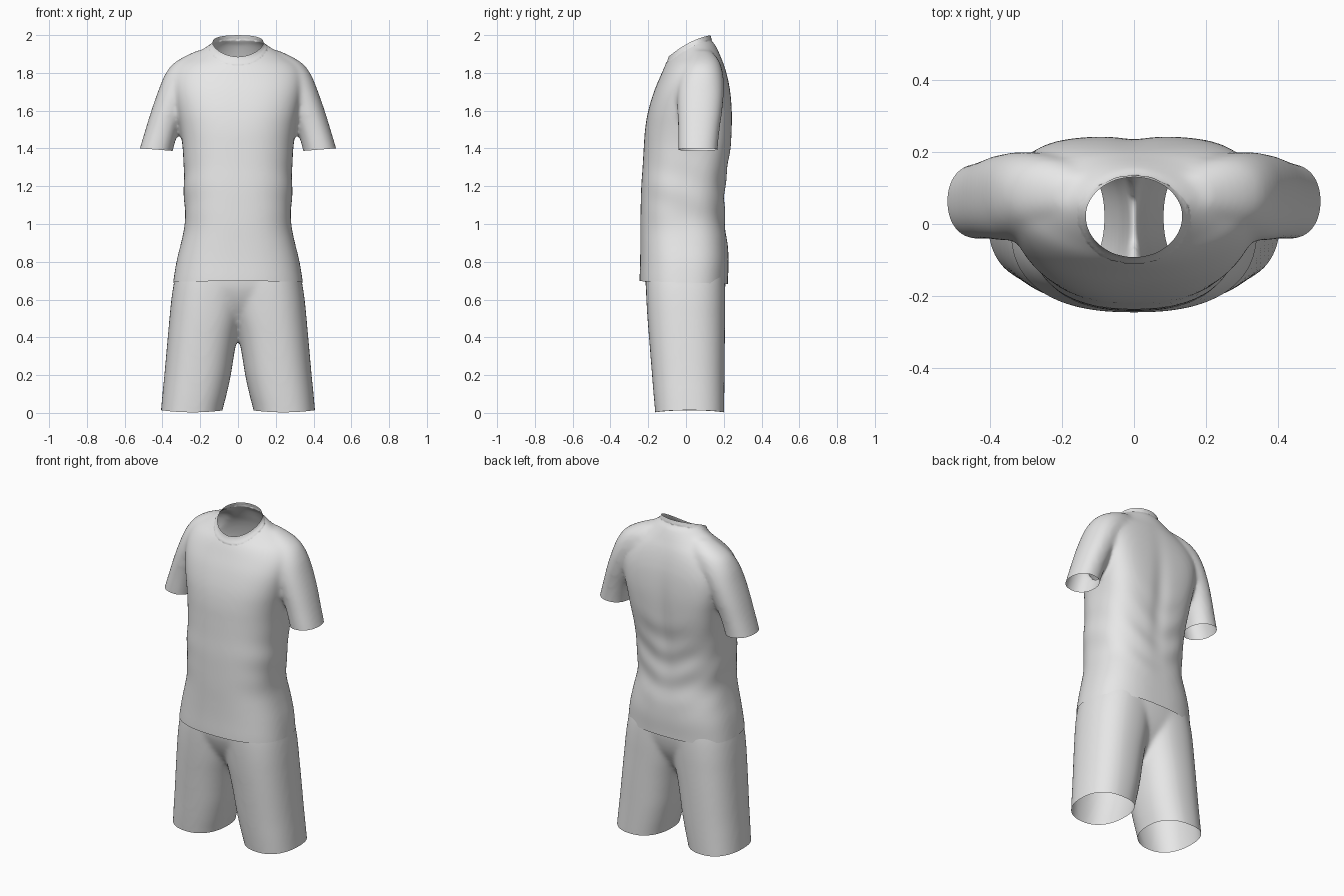
import bpy, bmesh
from math import cos, sin, pi, exp, sqrt, copysign
from mathutils import Vector

cube = bpy.data.objects.get("Cube")
if cube:
    bpy.data.objects.remove(cube, do_unlink=True)

fabric = bpy.data.materials.new("light grey fabric")
fabric.use_nodes = True
fabric.diffuse_color = (.8, .8, .8, 1)
fabric.node_tree.nodes["Principled BSDF"].inputs["Base Color"].default_value = (.8, .8, .8, 1)


def bell(value, centre, width):
    return exp(-((value - centre) / width) ** 2)


def spline(a, b, c, d, t):
    """Catmull-Rom blend between tuples b and c."""
    return [q + .5 * t * (r - p + t * (2 * p - 5 * q + 4 * r - s + t * (3 * (q - r) + s - p)))
            for p, q, r, s in zip(a, b, c, d)]


def loft(bm, rows, side=1, back=lambda z: 1, sides=64, steps=4):
    """Closed tube through level sections: (z, x low, x high, y low, y high, squareness)."""
    sections = []
    for i in range(len(rows) - 1):
        quad = [rows[max(0, min(len(rows) - 1, i + k))] for k in (-1, 0, 1, 2)]
        sections += [spline(*quad, j / steps) for j in range(steps)]
    sections.append(rows[-1])
    rings = []
    for z, xa, xb, ya, yb, power in sections:
        ring = []
        for k in range(sides):
            c, s = cos(2 * pi * k / sides), sin(2 * pi * k / sides)
            n = power * back(z) if s > 0 else power
            u, v = (copysign(abs(w) ** (2 / n), w) for w in (c, s))
            ring.append(bm.verts.new((side * ((xa + xb) + u * (xb - xa)) / 2,
                                      ((ya + yb) + v * (yb - ya)) / 2, z)))
        rings.append(ring)
    for low, high in zip(rings, rings[1:]):
        for k in range(sides):
            n = (k + 1) % sides
            bm.faces.new((low[k], low[n], high[n], high[k]))
    bm.faces.new(rings[0][::-1])
    bm.faces.new(rings[-1])


def fuse(name, bm):
    """Merge overlapping volumes into one soft cloth skin."""
    bmesh.ops.recalc_face_normals(bm, faces=bm.faces)
    mesh = bpy.data.meshes.new(name)
    bm.to_mesh(mesh)
    bm.free()
    obj = bpy.data.objects.new(name, mesh)
    bpy.context.collection.objects.link(obj)
    remesh = obj.modifiers.new("fuse", 'REMESH')
    remesh.mode = 'VOXEL'
    remesh.voxel_size = .011
    soften = obj.modifiers.new("soften", 'SMOOTH')
    soften.factor = .5
    soften.iterations = 16
    graph = bpy.context.evaluated_depsgraph_get()
    skin = bpy.data.meshes.new_from_object(obj.evaluated_get(graph))
    obj.modifiers.clear()
    result = bmesh.new()
    result.from_mesh(skin)
    bpy.data.meshes.remove(skin)
    return obj, result


def trim(bm, height, above, where=lambda p: True, remove=True):
    """Cut along the surface z = height(x, y) and drop one side."""
    inside = {v for v in bm.verts if where(v.co)}
    faces = [f for f in bm.faces if all(v in inside for v in f.verts)]
    edges = {e for f in faces for e in f.edges}
    verts = {v for f in faces for v in f.verts}
    for v in bm.verts:
        v.co.z -= height(v.co.x, v.co.y)
    bmesh.ops.bisect_plane(bm, geom=[*verts, *edges, *faces], dist=1e-6,
                           plane_co=Vector(), plane_no=Vector((0, 0, 1)))
    sign = 1 if above else -1
    waste = [v for v in bm.verts if v.co.z * sign > 1e-5
             and where(v.co + Vector((0, 0, height(v.co.x, v.co.y))))]
    for v in bm.verts:
        v.co.z += height(v.co.x, v.co.y)
    if remove:
        bmesh.ops.delete(bm, geom=waste, context='VERTS')


def finish(obj, bm):
    bm.to_mesh(obj.data)
    bm.free()
    obj.data.materials.clear()
    obj.data.materials.append(fabric)
    for p in obj.data.polygons:
        p.material_index = 0
    obj.data.shade_smooth()


# Shirt body: height, half width, front, back, squareness
body = [(.6, .352, -.245, .22, 2.45), (.7, .342, -.246, .222, 2.45), (.8, .326, -.243, .226, 2.45),
        (.9, .302, -.242, .22, 2.45), (1, .281, -.242, .207, 2.45), (1.1, .284, -.24, .207, 2.45),
        (1.2, .287, -.237, .21, 2.45), (1.3, .287, -.23, .222, 2.45), (1.4, .293, -.224, .237, 2.45),
        (1.5, .306, -.217, .243, 2.45), (1.6, .325, -.2, .243, 2.5), (1.7, .342, -.17, .235, 2.45),
        (1.78, .345, -.137, .22, 2.2), (1.84, .318, -.11, .203, 1.9), (1.88, .262, -.085, .187, 1.7),
        (1.92, .198, -.06, .17, 1.6), (1.96, .135, -.03, .15, 1.6)]
# Sleeve: height, inner, outer, front, back
sleeve = [(1.3, .362, .548, -.04, .163), (1.4, .342, .52, -.042, .168), (1.5, .312, .49, -.042, .178),
          (1.6, .27, .459, -.045, .192), (1.7, .22, .424, -.045, .2),
          (1.78, .16, .392, -.035, .198), (1.84, .12, .352, -.012, .185),
          (1.88, .1, .296, .01, .165), (1.92, .08, .212, .03, .13)]
# Neck: height, half width, front, back
neck = [(1.75, .148, -.09, .17), (1.88, .138, -.089, .154), (1.96, .13, -.086, .136),
        (2.08, .126, -.085, .113)]

bm = bmesh.new()
loft(bm, [(z, -w, w, a, b, n) for z, w, a, b, n in body],
     back=lambda z: 1.1 + .45 * bell(z, 1.58, .25))
loft(bm, [(z, -w, w, a, b, 2) for z, w, a, b in neck])
for side in (-1, 1):
    loft(bm, [(*row, 2.2) for row in sleeve], side)
shirt, bm = fuse("shirt", bm)

# Cloth folds: spine hollow, hanging drapes on the back, gathers at the waist
for v in bm.verts:
    x, y, z = v.co
    fade = max(0, min(1, (.335 - abs(x)) / .05))
    waist = bell(z, 1.15, .2) * fade
    if y > .03:
        back = min(1, (y - .03) / .1)
        v.co.y -= back * .01 * bell(x, 0, .05) * bell(z, 1.4, .3)
        v.co.y += back * .004 * waist * bell(x, 0, .27) * sin((z - sqrt(x * x + .015)) * 36)
    v.co.x += .002 * waist * sin(z * 34 + y * 12) * x / .28


def neckline(x, y):
    t = (y + .09) / .22
    return 1.885 + .19 * t - .075 * t * t


trim(bm, neckline, True)
# Collar band stands slightly proud
collar = lambda p: p.z > 1.8 and abs(p.x) < .19
trim(bm, lambda x, y: neckline(x, y) - .028, True, collar, remove=False)
for v in bm.verts:
    if collar(v.co) and v.co.z > neckline(v.co.x, v.co.y) - .027:
        out = Vector((v.co.x, v.co.y - .02, 0))
        v.co += out.normalized() * .003
# Shirt hem and cuffs
trim(bm, lambda x, y: .69 - .03 * y, False)
trim(bm, lambda x, y: 1.387 + .08 * (abs(x) - .345), False,
     lambda p: abs(p.x) > .319 and 1.2 < p.z < 1.5)
finish(shirt, bm)

# Shorts: hips that taper into the crotch, and two legs
hips = [(.375, .05, -.04, .06), (.44, .1, -.09, .11), (.5, .15, -.135, .15),
        (.57, .22, -.178, .185), (.64, .31, -.206, .204), (.7, .338, -.217, .21),
        (.8, .312, -.222, .205), (.9, .28, -.22, .195), (1, .25, -.21, .18)]
leg = [(-.1, .1, .418, -.155, .2), (0, .085, .409, -.163, .202), (.1, .06, .4, -.172, .203),
       (.2, .038, .39, -.18, .204), (.3, .022, .381, -.188, .205), (.4, .004, .372, -.196, .206),
       (.5, -.02, .363, -.204, .207), (.6, -.04, .353, -.21, .208), (.7, -.06, .337, -.213, .206),
       (.8, -.07, .308, -.21, .198)]
bm = bmesh.new()
loft(bm, [(z, -w, w, a, b, 2.5) for z, w, a, b in hips])
for side in (-1, 1):
    loft(bm, [(*row, 2.35) for row in leg], side)
shorts, bm = fuse("shorts", bm)

# Leg hems and open waist
trim(bm, lambda x, y: .003 + .4 * (abs(x) - .24) ** 2, False)
trim(bm, lambda x, y: .93, True)
finish(shorts, bm)
